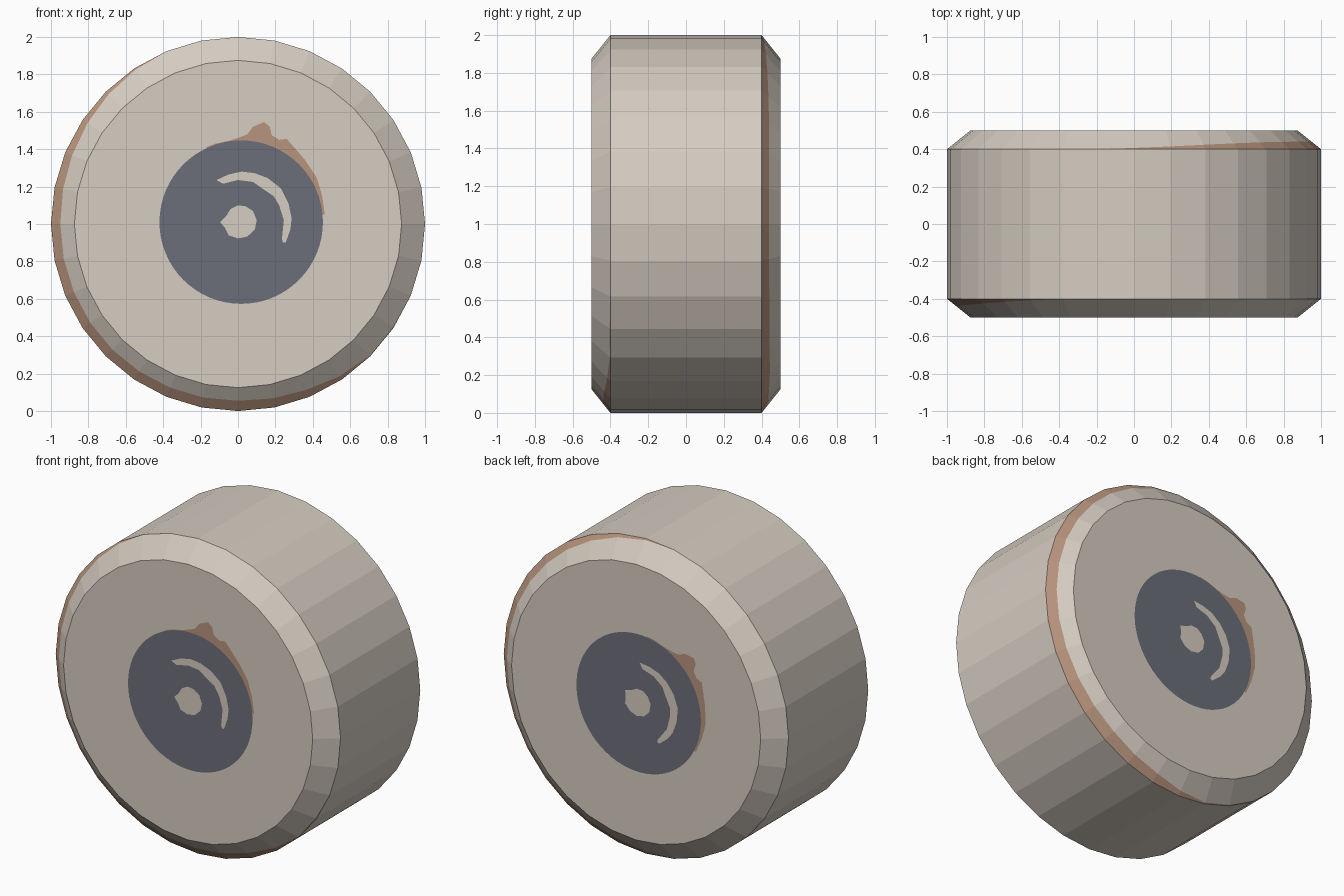
import bpy, bmesh, math
from mathutils import Matrix, Vector

if "Cube" in bpy.data.objects:
    bpy.data.objects.remove(bpy.data.objects["Cube"])

SIDES = 32
BACK_TURN = -32          # the back's paint is turned by this many degrees


def material(name, rgb):
    m = bpy.data.materials.new(name)
    m.diffuse_color = (*rgb, 1)
    m.use_nodes = True
    m.node_tree.nodes["Principled BSDF"].inputs["Base Color"].default_value = m.diffuse_color
    return m


CREAM = material("cream", (0.672, 0.610, 0.539))
BROWN = material("worn brown", (0.479, 0.296, 0.205))
SLATE = material("slate blue", (0.150, 0.156, 0.195))


def make_object(name, bm, mats):
    me = bpy.data.meshes.new(name)
    bm.to_mesh(me)
    bm.free()
    for m in mats:
        me.materials.append(m)
    ob = bpy.data.objects.new(name, me)
    bpy.context.collection.objects.link(ob)
    return ob


def place(u, v, depth, back):
    """Point on a wheel end, seen face on: u right, v up from the axle."""
    return Vector((-u, depth, 1 + v)) if back else Vector((u, -depth, 1 + v))


# Width of the worn band on the chamfer, by angle in degrees
WEAR = [(0, 0), (112, 0), (130, .015), (150, .035), (165, .045), (180, .05),
        (225, .05), (270, .055), (290, .045), (308, .014), (318, 0),
        (330, .008), (338, 0), (360, 0)]


def wear(angle):
    angle %= 360
    for (a, wa), (b, wb) in zip(WEAR, WEAR[1:]):
        if a <= angle <= b:
            return wa + (wb - wa) * (angle - a) / (b - a)
    return 0


# Wheel body: chamfered drum with the worn band cut into both chamfers
bm = bmesh.new()
rims = []
for back in (False, True):
    cap, mid, rim = [], [], []
    for i in range(SIDES):
        deg = 360 * i / SIDES
        c, s = math.cos(math.radians(deg)), math.sin(math.radians(deg))
        w = wear(deg - BACK_TURN if back else deg)
        for ring, r, d in ((cap, .875, .5), (mid, 1 - w, .4 + .8 * w), (rim, 1, .4)):
            ring.append(bm.verts.new(place(r * c, r * s, d, back)))
    bm.faces.new(cap)
    for i in range(SIDES):
        j = (i + 1) % SIDES
        bm.faces.new((cap[i], mid[i], mid[j], cap[j]))
        bm.faces.new((mid[i], rim[i], rim[j], mid[j])).material_index = 1
    rims.append(rim)
front, rear = rims
for i in range(SIDES):
    j = (i + 1) % SIDES
    p, q = (SIDES // 2 - i) % SIDES, (SIDES // 2 - j) % SIDES
    bm.faces.new((front[i], rear[p], rear[q], front[j]))
bmesh.ops.remove_doubles(bm, verts=bm.verts, dist=1e-5)
bmesh.ops.recalc_face_normals(bm, faces=bm.faces)
make_object("wheel_body", bm, [CREAM, BROWN])


def circle(cx, cy, r, n):
    return [(cx + r * math.cos(2 * math.pi * k / n),
             cy + r * math.sin(2 * math.pi * k / n)) for k in range(n)]


# Painted hub outlines, relative to the axle
STAIN = [(.02, .01), (.45, .05), (.465, .05), (.46, .08), (.45, .15), (.42, .25),
         (.36, .34), (.30, .41), (.26, .455), (.22, .45), (.18, .475), (.17, .52),
         (.14, .545), (.08, .52), (.05, .48), (0, .46), (-.05, .445), (-.12, .43),
         (-.17, .41)]
CRESCENT = [(-.115, .235), (-.08, .215), (0, .235), (.08, .225), (.13, .19),
            (.19, .15), (.22, .10), (.245, .02), (.235, -.08), (.24, -.1),
            (.255, -.1), (.28, -.03), (.287, .03), (.27, .11), (.23, .19),
            (.16, .245), (.09, .272), (.02, .28), (-.05, .265)]
CENTRE = [(-.095, .01), (-.07, -.02), (-.05, -.06), (0, -.077), (.05, -.067),
          (.09, -.03), (.10, .02), (.08, .07), (.04, .095), (0, .1),
          (-.04, .08), (-.065, .04)]


def plate(name, outline, lift, mat, back):
    turn = Matrix.Rotation(math.radians(BACK_TURN if back else 0), 2)
    bm = bmesh.new()
    pts = [turn @ Vector(p) for p in outline]
    face = bm.faces.new([bm.verts.new(place(p.x, p.y, .5 + lift, back)) for p in pts])
    face.normal_update()
    if (face.normal.y > 0) != back:
        face.normal_flip()
    bmesh.ops.triangulate(bm, faces=[face])
    make_object(name, bm, [mat])


# Hub paint on both ends
for back in (False, True):
    end = "back" if back else "front"
    plate(end + "_hub_stain", STAIN, .0015, BROWN, back)
    plate(end + "_hub_disc", circle(.017, .01, .437, 64), .003, SLATE, back)
    plate(end + "_hub_crescent", CRESCENT, .0045, CREAM, back)
    plate(end + "_hub_centre", CENTRE, .0045, CREAM, back)
